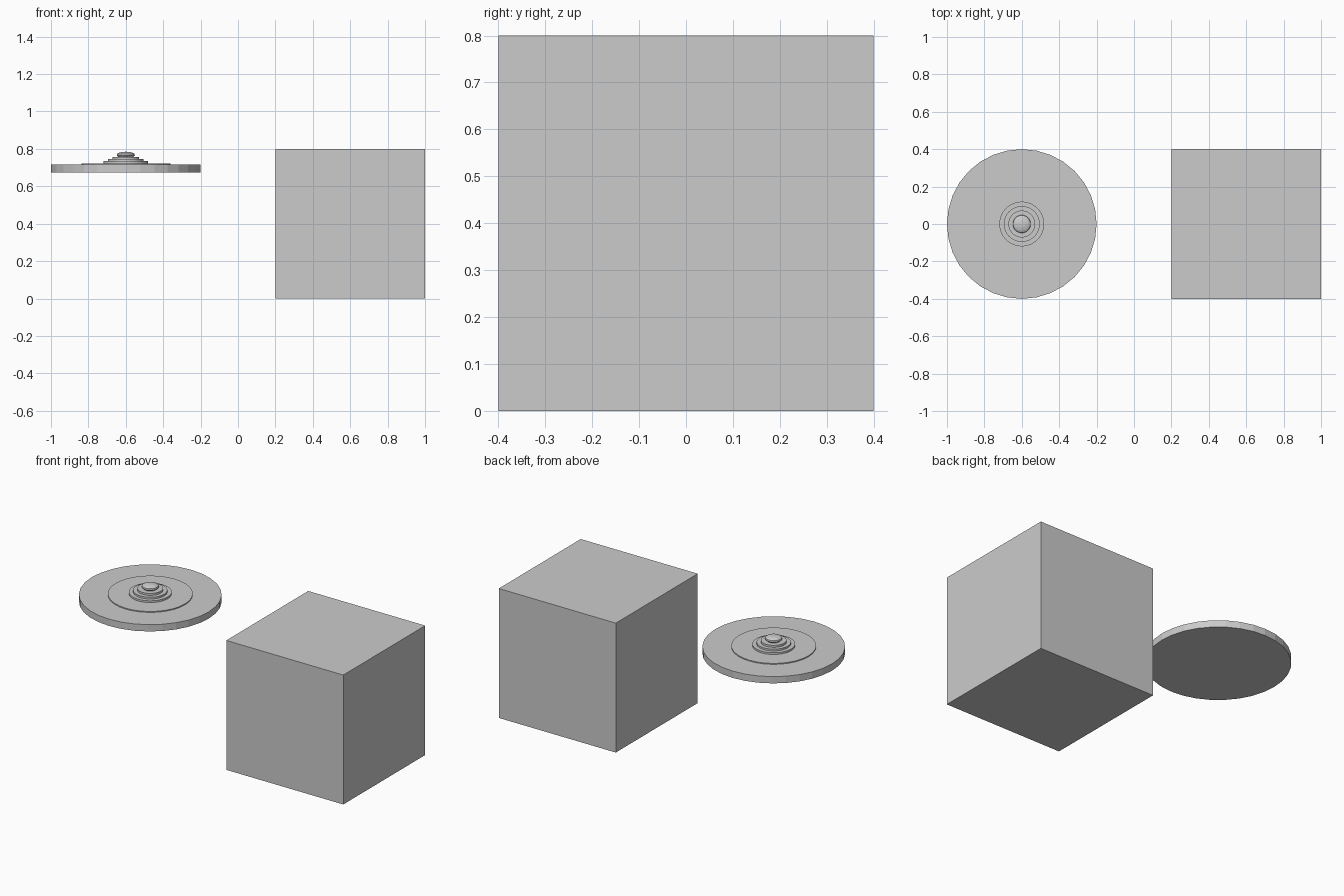
import bpy, bmesh, math
from mathutils import Vector

if "Cube" in bpy.data.objects:
    bpy.data.objects.remove(bpy.data.objects["Cube"])


def lathe(name, profile, center, sides=32):
    """Closed solid of revolution; the profile starts and ends on the axis."""
    bm = bmesh.new()
    rings = []
    for r, z in profile:
        if r == 0:
            rings.append([bm.verts.new((0, 0, z))] * sides)
        else:
            rings.append([bm.verts.new((r * math.cos(2 * math.pi * i / sides),
                                        r * math.sin(2 * math.pi * i / sides), z))
                          for i in range(sides)])
    for a, b in zip(rings, rings[1:]):
        for i in range(sides):
            j = (i + 1) % sides
            bm.faces.new(list(dict.fromkeys((a[i], a[j], b[j], b[i]))))
    bmesh.ops.recalc_face_normals(bm, faces=bm.faces)
    mesh = bpy.data.meshes.new(name)
    bm.to_mesh(mesh)
    bm.free()
    ob = bpy.data.objects.new(name, mesh)
    ob.location = Vector(center)
    bpy.context.collection.objects.link(ob)
    return ob


# Cube block
bpy.ops.mesh.primitive_cube_add(size=0.8, location=(0.6, 0, 0.4))
bpy.context.object.name = "block"

# Floating disc with a shallow raised plate, stepped tiers and domed knob
profile = [(0, 0.675), (0.4, 0.675), (0.4, 0.717), (0.238, 0.717), (0.238, 0.723)]
z = 0.723
for r, top in ((0.12, 0.734), (0.096, 0.745), (0.072, 0.757)):
    profile += [(r, z), (r, top)]
    z = top
profile += [(0.040, z), (0.048, 0.766), (0.046, 0.774), (0.034, 0.780),
            (0.018, 0.784), (0, 0.785)]
lathe("stepped_disc", profile, (-0.6, 0, 0))
